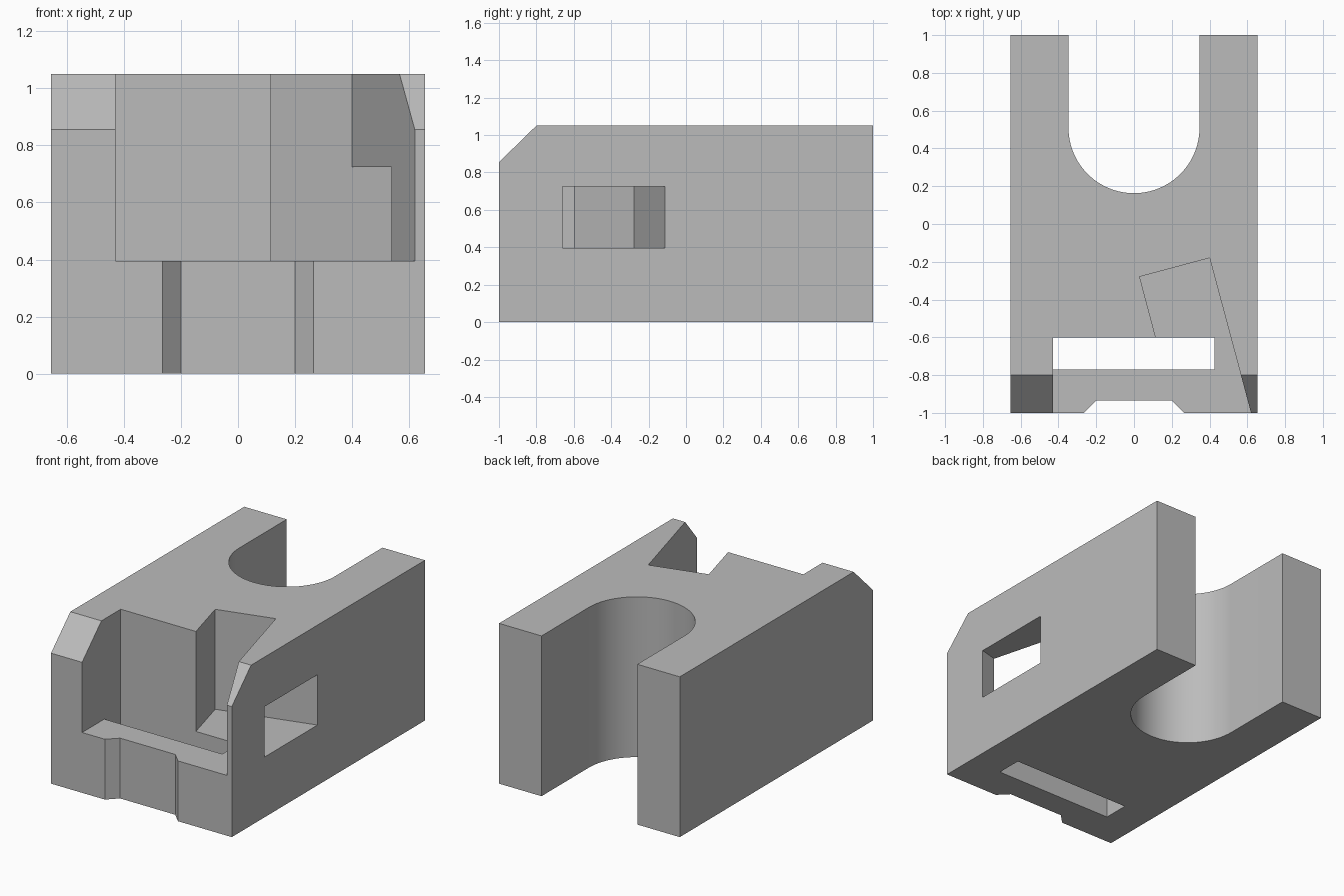
import bpy, bmesh, math
from mathutils import Vector

if "Cube" in bpy.data.objects:
    bpy.data.objects.remove(bpy.data.objects["Cube"], do_unlink=True)

grey = bpy.data.materials.new("plain grey")
grey.use_nodes = True
colour = (0.5, 0.5, 0.5, 1)
grey.diffuse_color = colour
grey.node_tree.nodes["Principled BSDF"].inputs["Base Color"].default_value = colour


def prism(name, outline, start, sweep):
    """Extrude a closed outline, given as 3D points offset by start."""
    bm = bmesh.new()
    face = bm.faces.new([bm.verts.new(Vector(p) + Vector(start)) for p in outline])
    out = bmesh.ops.extrude_face_region(bm, geom=[face])
    moved = [v for v in out["geom"] if isinstance(v, bmesh.types.BMVert)]
    bmesh.ops.translate(bm, verts=moved, vec=sweep)
    bmesh.ops.recalc_face_normals(bm, faces=bm.faces)
    mesh = bpy.data.meshes.new(name)
    bm.to_mesh(mesh)
    bm.free()
    mesh.materials.append(grey)
    obj = bpy.data.objects.new(name, mesh)
    bpy.context.collection.objects.link(obj)
    return obj


def upright(name, plan, low, high):
    return prism(name, [(x, y, 0) for x, y in plan], (0, 0, low), (0, 0, high - low))


HALF, TOP, FLOOR = 0.655, 1.05, 0.395

# Block with a sloped top front edge
side = [(-1, 0), (1, 0), (1, TOP), (-0.8, TOP), (-1, 0.855)]
body = prism("block_body", [(0, y, z) for y, z in side], (-HALF, 0, 0), (2 * HALF, 0, 0))

# Round-ended slot open to the back
R, CY, N = 0.347, 0.51, 48
arc = [(R * math.cos(a), CY + R * math.sin(a))
       for a in (math.pi * (1 + i / N) for i in range(N + 1))]
slot = upright("back_slot_cutter", arc + [(R, 1.2), (-R, 1.2)], -0.2, 1.3)

# Front pocket joined with a tilted channel
TILT = 0.268
pocket = upright("front_pocket_cutter",
                 [(-0.43, -1.1), (0.4 + TILT * 0.92, -1.1), (0.4, -0.18),
                  (0.03, -0.18 - TILT * 0.37), (0.115, -0.6), (-0.43, -0.6)], FLOOR, 1.3)

# Side window running along the tilted channel
plan = [(x, y + (x - HALF) * TILT)
        for x, y in ((0.3, -0.66), (0.8, -0.66), (0.8, -0.112), (0.3, -0.112))]
window = upright("side_window_cutter", plan, FLOOR, 0.725)

# Narrow slit through the pocket floor
slit = upright("floor_slit_cutter",
               [(-0.43, -0.77), (0.425, -0.77), (0.425, -0.6), (-0.43, -0.6)], -0.2, 0.5)

# Shallow flared groove down the front
groove = upright("front_groove_cutter",
                 [(-0.365, -1.1), (0.365, -1.1), (0.2, -0.935), (-0.2, -0.935)], -0.2, 0.5)

bpy.context.view_layer.objects.active = body
body.select_set(True)
for cutter in (slot, pocket, window, slit, groove):
    cut = body.modifiers.new(cutter.name, "BOOLEAN")
    cut.operation = "DIFFERENCE"
    cut.solver = "EXACT"
    cut.object = cutter
    bpy.ops.object.modifier_apply(modifier=cut.name)
    bpy.data.objects.remove(cutter, do_unlink=True)

bpy.ops.object.shade_smooth_by_angle(angle=math.radians(20))
